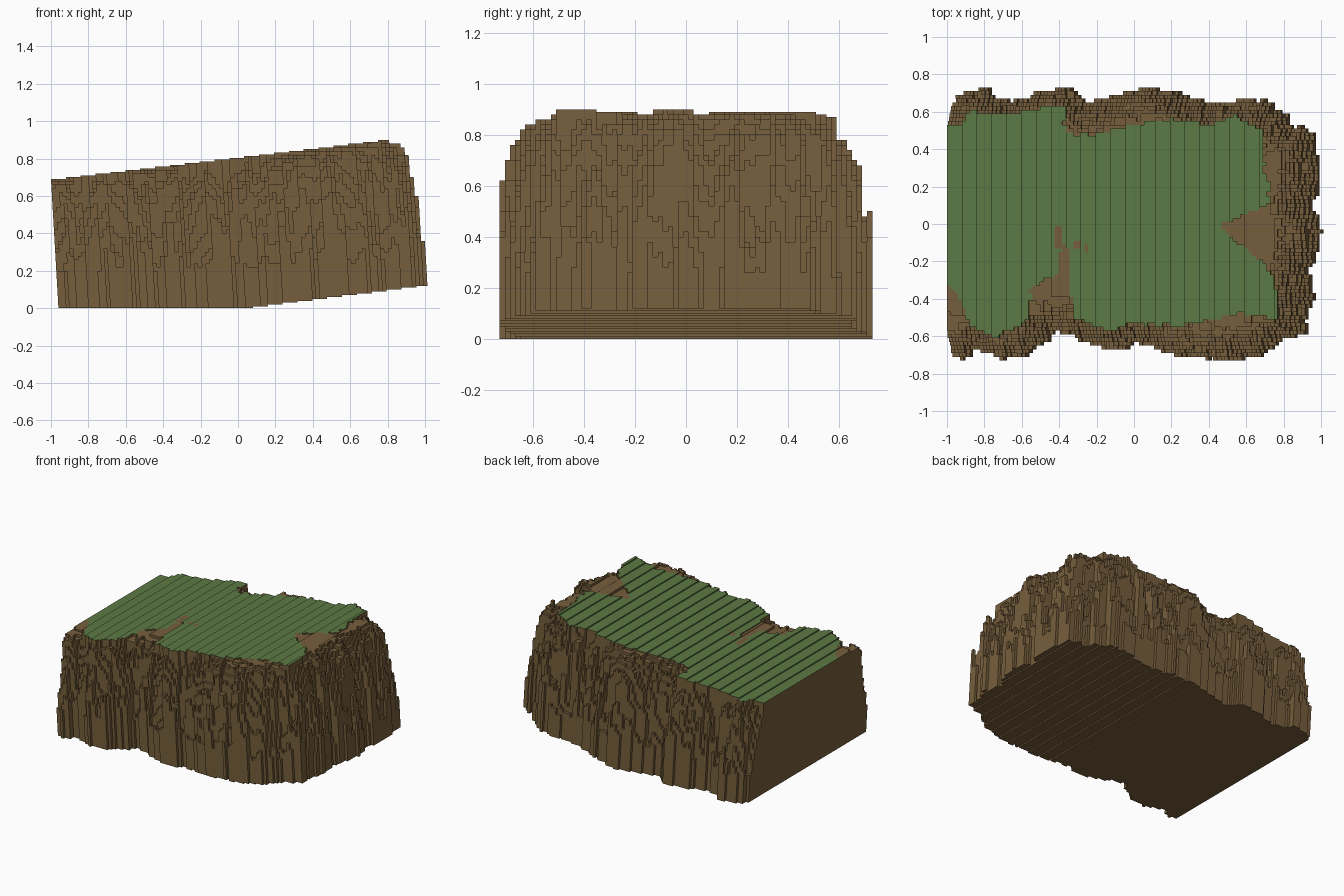
import bpy, bmesh, math, random

if "Cube" in bpy.data.objects:
    bpy.data.objects.remove(bpy.data.objects["Cube"])

random.seed(7)
C = 0.02            # column width
LEAN = 0.058        # sideways lean of the columns
X0, Y0, NX, NY = -0.96, -0.73, 100, 73

# foot of the cliff, seen from above
FOOT = [(-1.2, -.68), (-1, -.70), (-.93, -.73), (-.85, -.67), (-.7, -.72), (-.6, -.70), (-.5, -.64),
        (-.42, -.58), (-.34, -.58), (-.25, -.64), (-.12, -.68), (0, -.64), (.1, -.66), (.2, -.70),
        (.35, -.71), (.5, -.74), (.65, -.71), (.74, -.67), (.8, -.61), (.92, -.58), (.93, -.45),
        (.97, -.4), (.93, -.25), (.98, -.15), (1, 0), (.95, .1), (1, .2), (.98, .3), (.96, .49),
        (.85, .53), (.82, .6), (.7, .65), (.55, .67), (.4, .64), (.25, .69), (.05, .73), (-.1, .69),
        (-.25, .66), (-.35, .73), (-.5, .71), (-.65, .65), (-.75, .69), (-.8, .73), (-.9, .70),
        (-1, .65), (-1.2, .64)]
# edge of the grass
GRASS = [(-1.2, -.32), (-1, -.33), (-.95, -.37), (-.89, -.55), (-.75, -.6), (-.62, -.55), (-.56, -.5),
         (-.56, -.35), (-.42, -.27), (-.39, -.12), (-.35, -.12), (-.34, -.35), (-.33, -.5), (-.15, -.57),
         (0, -.53), (.25, -.55), (.55, -.48), (.77, -.5), (.78, -.38), (.74, -.25), (.6, -.13), (.46, -.01),
         (.6, .05), (.72, .1), (.73, .2), (.7, .3), (.69, .5), (.55, .58), (.4, .53), (.2, .56), (0, .53),
         (-.2, .48), (-.37, .48), (-.38, .63), (-.5, .62), (-.7, .58), (-.88, .6), (-.93, .53), (-1.2, .52)]


def signed_distance(poly, x, y):
    """Positive inside the polygon."""
    best, inside = 9.0, False
    for (ax, ay), (bx, by) in zip(poly, poly[1:] + poly[:1]):
        dx, dy = bx - ax, by - ay
        t = max(0, min(1, ((x - ax) * dx + (y - ay) * dy) / (dx * dx + dy * dy)))
        best = min(best, math.hypot(x - ax - t * dx, y - ay - t * dy))
        if (ay > y) != (by > y) and x < ax + (y - ay) * dx / dy:
            inside = not inside
    return best if inside else -best


def table():
    cells = {}
    return lambda i, j: cells.setdefault((i, j), random.uniform(-1, 1))


coarse, fine = table(), table()
# wall height, as a share of the full height, by distance in from the foot
PROFILE = [(-.1, .15), (0, .30), (.03, .52), (.06, .74), (.09, .88), (.13, .96), (.2, 1), (3, 1)]


def profile(d):
    for (a, fa), (b, fb) in zip(PROFILE, PROFILE[1:]):
        if d <= b:
            return fa + (fb - fa) * (d - a) / (b - a)
    return 1


# one (bottom, top, grassy) record per column
cols = {}
for i in range(NX):
    x = X0 + (i + .5) * C
    stair = X0 + (i // 4 * 4 + 2) * C          # terraces four columns wide
    top = .805 + .117 * (stair - .047)
    low = max(0, .126 * (stair - .05))
    for j in range(NY):
        y = Y0 + (j + .5) * C
        # blocks of columns share one random value, so they read as pillars
        n1, n2 = coarse((i + j // 5) // 3, (j + i // 7) // 3), fine(i // 2, j // 2)
        d = signed_distance(FOOT, x - .013, y) + .008 * n1 + .006 * n2
        if d <= 0:
            continue
        g = signed_distance(GRASS, x - .047, y) + .006 * n2
        vx = x - .047
        speck = (-.42 < vx < -.39 and -.14 < y < 0) or (-.32 < vx < -.29 and abs(y + .11) < .02) \
            or (-.27 < vx < -.24 and abs(y + .13) < .02)
        if g > 0:
            cols[i, j] = (low, top, not speck)
        else:
            near = max(0, 1 - max(0, -g) / .03)           # rise to meet the grass
            h = top * max(profile(d + .018 * n1 + .016 * n2), .93 * near)
            cols[i, j] = (low, max(low + .04, min(top, round(h / .02) * .02)), False)

bm = bmesh.new()


def quad(pts, mat):
    f = bm.faces.new([bm.verts.new((x - LEAN * z, y, z)) for x, y, z in pts])
    f.material_index = mat


for (i, j), (low, top, grassy) in cols.items():
    xa, ya = X0 + i * C, Y0 + j * C
    xb, yb = xa + C, ya + C
    quad([(xa, ya, top), (xb, ya, top), (xb, yb, top), (xa, yb, top)], int(grassy))
    quad([(xa, yb, low), (xb, yb, low), (xb, ya, low), (xa, ya, low)], 0)
    # walls wherever the neighbour is lower, or starts higher up
    for di, dj, p, q in ((-1, 0, (xa, yb), (xa, ya)), (1, 0, (xb, ya), (xb, yb)),
                         (0, -1, (xa, ya), (xb, ya)), (0, 1, (xb, yb), (xa, yb))):
        nb = cols.get((i + di, j + dj))
        spans = [(low, top, 0)]
        if nb:
            spans = [(max(low, nb[1]), top, int(grassy and nb[2])), (low, min(top, nb[0]), 0)]
        for a, b, mat in spans:
            if b - a > 1e-5:
                quad([(*p, a), (*q, a), (*q, b), (*p, b)], mat)

bmesh.ops.remove_doubles(bm, verts=bm.verts, dist=1e-5)
mesh = bpy.data.meshes.new("cliff_block")
bm.to_mesh(mesh)
bm.free()

for name, col in (("rock brown", (.180, .111, .045, 1)), ("grass green", (.108, .195, .060, 1))):
    m = bpy.data.materials.new(name)
    m.diffuse_color = col
    m.use_nodes = True
    m.node_tree.nodes["Principled BSDF"].inputs["Base Color"].default_value = m.diffuse_color
    mesh.materials.append(m)
bpy.context.collection.objects.link(bpy.data.objects.new("cliff_block", mesh))
